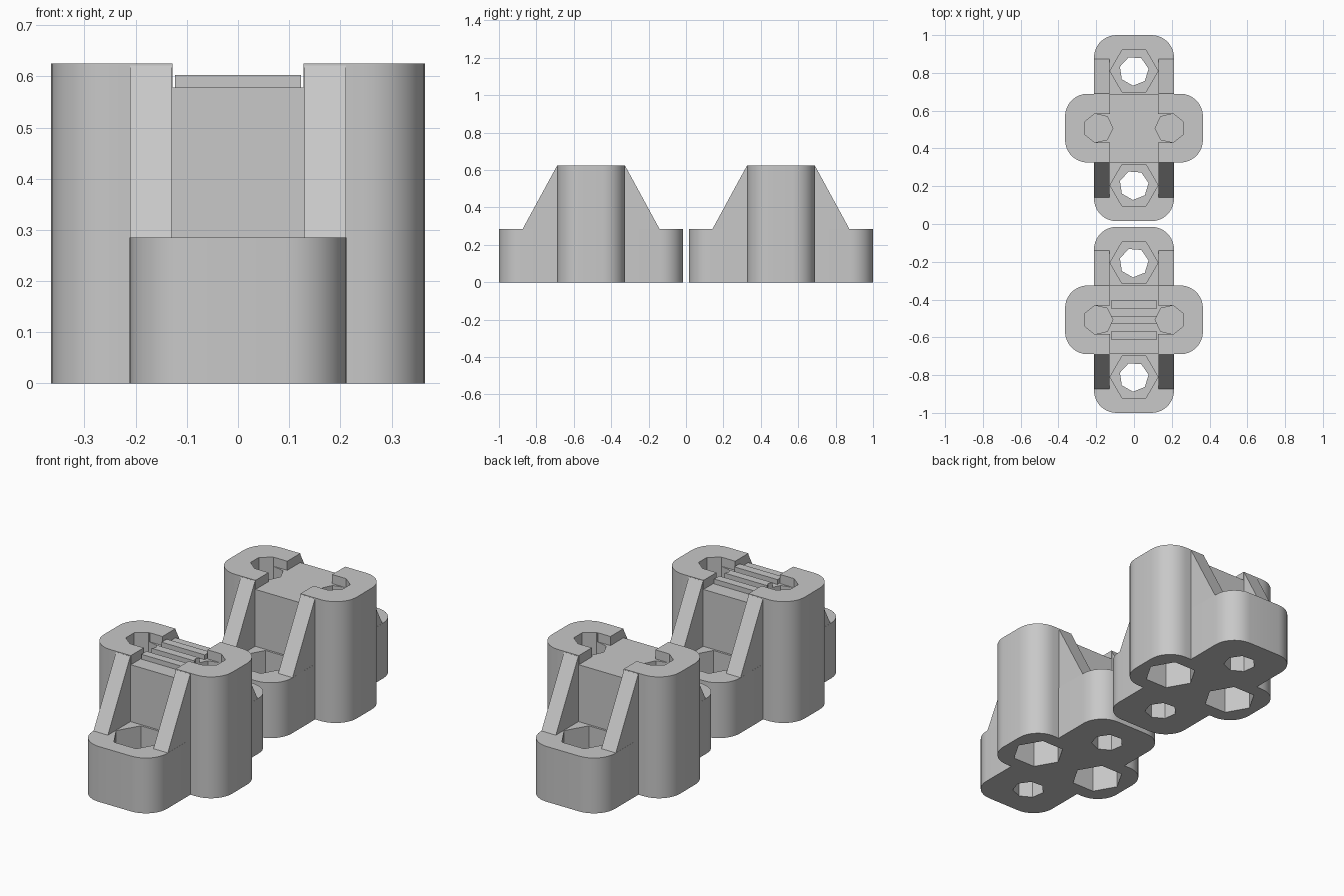
import bpy, bmesh, math
from mathutils import Vector

cube = bpy.data.objects.get("Cube")
if cube:
    bpy.data.objects.remove(cube, do_unlink=True)

grey = bpy.data.materials.new("light grey plastic")
grey.use_nodes = True
grey.diffuse_color = (0.58, 0.58, 0.58, 1)
grey.node_tree.nodes["Principled BSDF"].inputs["Base Color"].default_value = grey.diffuse_color

PLATE_H, BLOCK_H, FLOOR = 0.285, 0.625, 0.578
BOLT_X, HOLE_Y = 0.19, 0.3025


def prism(name, points, start, depth):
    """Extrude a closed outline of 3D points along a depth vector."""
    bm = bmesh.new()
    face = bm.faces.new([bm.verts.new(Vector(p) + Vector(start)) for p in points])
    ext = bmesh.ops.extrude_face_region(bm, geom=[face])
    bmesh.ops.translate(bm, vec=depth, verts=[g for g in ext["geom"] if isinstance(g, bmesh.types.BMVert)])
    bmesh.ops.recalc_face_normals(bm, faces=bm.faces)
    mesh = bpy.data.meshes.new(name)
    bm.to_mesh(mesh)
    bm.free()
    mesh.materials.append(grey)
    obj = bpy.data.objects.new(name, mesh)
    bpy.context.collection.objects.link(obj)
    return obj


def rounded(hx, hy, r=0.12, steps=9):
    """Rounded rectangle outline."""
    pts = []
    for q, (sx, sy) in enumerate([(1, 1), (-1, 1), (-1, -1), (1, -1)]):
        for i in range(steps + 1):
            a = (q + i / steps) * math.pi / 2
            pts.append((sx * (hx - r) + r * math.cos(a), sy * (hy - r) + r * math.sin(a), 0))
    return pts


def ngon(n, r, turn=0.0):
    return [(r * math.cos(turn + i * math.tau / n), r * math.sin(turn + i * math.tau / n), 0) for i in range(n)]


def box(name, x, y0, y1, z0, z1):
    return prism(name, [(-x, y0, 0), (x, y0, 0), (x, y1, 0), (-x, y1, 0)], (0, 0, z0), (0, 0, z1 - z0))


def combine(body, tool, operation):
    """Apply a boolean and discard the tool."""
    tool.hide_render = True
    mod = body.modifiers.new("boolean", 'BOOLEAN')
    mod.operation, mod.object, mod.solver = operation, tool, 'EXACT'
    bpy.context.view_layer.objects.active = body
    bpy.ops.object.modifier_apply(modifier=mod.name)
    bpy.data.objects.remove(tool, do_unlink=True)


def clamp(name, y, toothed):
    # Base plate and tall cross block
    body = prism(name, rounded(0.212, 0.4925), (0, 0, 0), (0, 0, PLATE_H))
    combine(body, prism("block", rounded(0.365, 0.182), (0, 0, 0), (0, 0, BLOCK_H)), 'UNION')

    # Sloped gussets
    for sx in (-1, 1):
        for sy in (-1, 1):
            side = [(0, sy * a, z) for a, z in
                    [(0.367, 0.283), (0.183, 0.621), (0.1, 0.6), (0.1, 0.1), (0.367, 0.1)]]
            combine(body, prism("gusset", side, (sx * 0.13, 0, 0), (sx * 0.0815, 0, 0)), 'UNION')

    # Belt channel with side slots towards the bolts
    quarter = [(0.2, 0.076), (0.128, 0.076), (0.128, 0.3)]
    outline = quarter + [(-a, b) for a, b in quarter[::-1]]
    outline += [(-a, -b) for a, b in outline]
    combine(body, prism("channel", [(a, b, 0) for a, b in outline], (0, 0, FLOOR), (0, 0, 0.2)), 'DIFFERENCE')

    # Belt teeth
    if toothed:
        for t in (-0.082, 0, 0.082):
            combine(body, box("tooth", 0.123, t - 0.021, t + 0.021, 0.54, 0.603), 'UNION')

    for s in (-1, 1):
        # Bolt bore from above and nut pocket from below, with a thin skin between
        turn = 0 if s < 0 else math.pi
        combine(body, prism("bore", ngon(7, 0.078, turn), (s * BOLT_X, 0, 0.225), (0, 0, 0.5)), 'DIFFERENCE')
        combine(body, prism("nut_pocket", ngon(6, 0.127), (s * BOLT_X, 0, -0.1), (0, 0, 0.31)), 'DIFFERENCE')
        # Plate hole with nut recess on top
        combine(body, prism("hole", ngon(7, 0.078, 0.15), (0, s * HOLE_Y, -0.1), (0, 0, 0.6)), 'DIFFERENCE')
        combine(body, prism("nut_recess", ngon(6, 0.127), (0, s * HOLE_Y, 0.14), (0, 0, 0.3)), 'DIFFERENCE')

    body.data.materials.clear()
    body.data.materials.append(grey)
    for p in body.data.polygons:
        p.material_index = 0
    body.location.y = y
    bpy.ops.object.select_all(action='DESELECT')
    body.select_set(True)
    bpy.context.view_layer.objects.active = body
    bpy.ops.object.shade_smooth_by_angle(angle=math.radians(25))


clamp("toothed_clamp", -0.5075, True)
clamp("flat_clamp", 0.5075, False)
